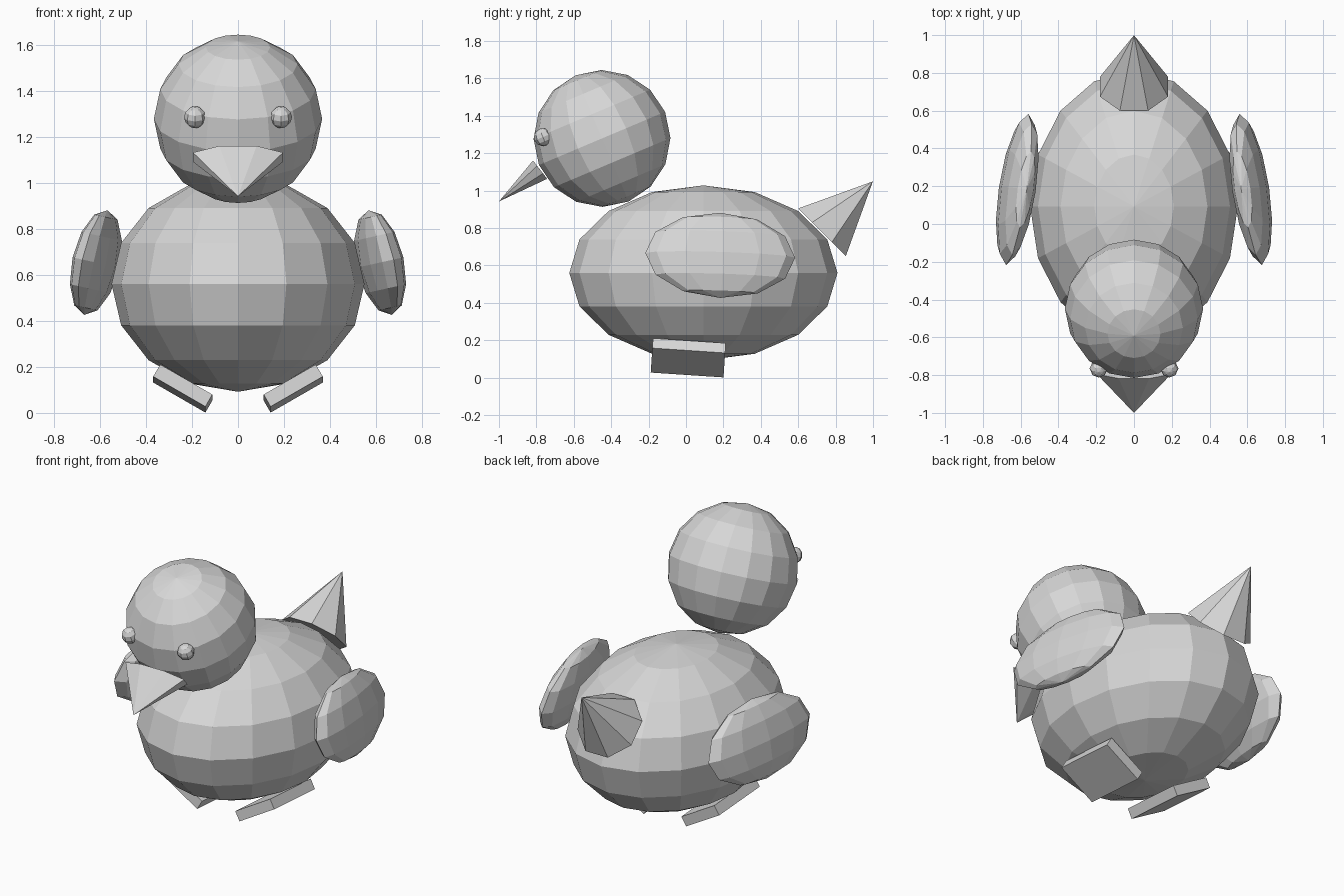
import bpy, bmesh, math
from mathutils import Matrix, Vector

if "Cube" in bpy.data.objects:
    bpy.data.objects.remove(bpy.data.objects["Cube"])

grey = bpy.data.materials.new("plain grey")
grey.diffuse_color = (0.68, 0.68, 0.68, 1)
grey.use_nodes = True
grey.node_tree.nodes["Principled BSDF"].inputs["Base Color"].default_value = grey.diffuse_color


def rot(axis, deg):
    return Matrix.Rotation(math.radians(deg), 4, axis)


def finish(name, bm, loc, size, turn):
    """Scale, rotate and place a unit primitive as a flat-shaded object."""
    m = Matrix.Translation(loc) @ turn @ Matrix.Diagonal((*size, 1))
    bmesh.ops.transform(bm, matrix=m, verts=bm.verts)
    bmesh.ops.recalc_face_normals(bm, faces=bm.faces)
    mesh = bpy.data.meshes.new(name)
    bm.to_mesh(mesh)
    bm.free()
    mesh.materials.append(grey)
    ob = bpy.data.objects.new(name, mesh)
    bpy.context.collection.objects.link(ob)


def ball(name, loc, size, segs, rings, turn=Matrix()):
    bm = bmesh.new()
    bmesh.ops.create_uvsphere(bm, u_segments=segs, v_segments=rings, radius=1)
    finish(name, bm, loc, size, turn)


def cone(name, base, size, turn):
    # eight sides, flats on the axes, base at the origin
    bm = bmesh.new()
    bmesh.ops.create_cone(bm, cap_ends=True, segments=8, radius1=1, radius2=0, depth=1,
                          matrix=Matrix.Translation((0, 0, 0.5)) @ rot('Z', 22.5))
    bmesh.ops.remove_doubles(bm, verts=bm.verts, dist=1e-5)
    finish(name, bm, base, size, turn)


def box(name, loc, size, turn):
    bm = bmesh.new()
    bmesh.ops.create_cube(bm, size=1)
    finish(name, bm, loc, size, turn)


# Body and forward-tilted head
ball("body", (0, 0.093, 0.56), (0.55, 0.717, 0.468), 16, 8)
ball("head", (0, -0.449, 1.279), (0.366, 0.366, 0.366), 16, 8, rot('X', 22.9))

# Flattened beak and upturned tail
cone("beak", (0, -0.78, 1.112), (0.212, 0.067, 0.278), rot('X', 127.7))
cone("tail", (0, 0.727, 0.777), (0.195, 0.195, 0.385), rot('X', -45))

# Paired parts
for side, s in (("right", 1), ("left", -1)):
    ball(side + "_eye", (s * 0.187, -0.765, 1.286), (0.048, 0.048, 0.048), 8, 6, rot('X', 22.9))
    ball(side + "_wing", (s * 0.618, 0.183, 0.654), (0.086, 0.405, 0.233), 12, 6,
         rot('Y', -12.5 * s) @ rot('Z', 8.6 * s))
    box(side + "_foot", (s * 0.24, 0.012, 0.106), (0.262, 0.39, 0.061),
        rot('X', -3.8) @ rot('Y', -30 * s))
